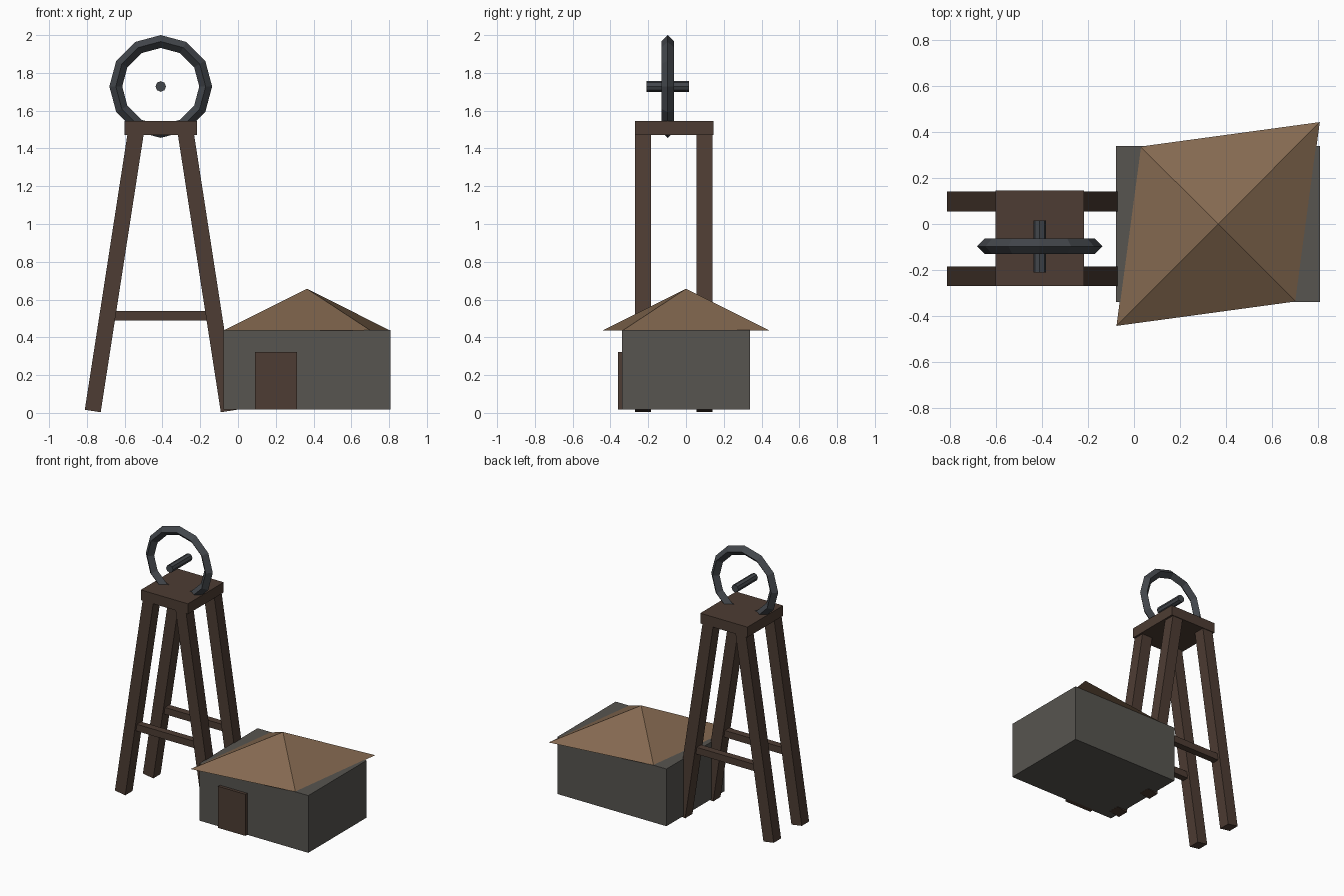
import bpy, bmesh
from math import pi, atan2, hypot
from mathutils import Matrix, Vector

if "Cube" in bpy.data.objects:
    bpy.data.objects.remove(bpy.data.objects["Cube"])


def material(name, rgb):
    m = bpy.data.materials.new(name)
    m.diffuse_color = (*rgb, 1)
    m.use_nodes = True
    m.node_tree.nodes["Principled BSDF"].inputs["Base Color"].default_value = m.diffuse_color
    return m


WOOD = material("dark_wood", (0.075, 0.046, 0.033))
STONE = material("stone", (0.095, 0.09, 0.08))
ROOF = material("roof_tan", (0.23, 0.14, 0.08))
METAL = material("dark_metal", (0.055, 0.061, 0.07))


def finish(name, bm, mat):
    bmesh.ops.recalc_face_normals(bm, faces=bm.faces)
    mesh = bpy.data.meshes.new(name)
    bm.to_mesh(mesh)
    bm.free()
    mesh.materials.append(mat)
    ob = bpy.data.objects.new(name, mesh)
    bpy.context.collection.objects.link(ob)
    return ob


def box(name, centre, size, mat, tilt=0):
    bm = bmesh.new()
    bmesh.ops.create_cube(bm, size=1)
    bm.transform(Matrix.Rotation(tilt, 4, 'Y') @ Matrix.Diagonal((*size, 1)))
    ob = finish(name, bm, mat)
    ob.location = centre
    return ob


TX, TY = -0.409, -0.065      # tower centre

# Splayed legs and the low braces between them
foot, head, z0, z1 = 0.36, 0.131, 0.01, 1.49
for row, dy in (("front", -0.1625), ("back", 0.1625)):
    for side, s in (("left", -1), ("right", 1)):
        run, rise = s * (head - foot), z1 - z0
        box(f"{row}_{side}_leg",
            (TX + s * (foot + head) / 2, TY + dy, (z0 + z1) / 2),
            (0.085, 0.085, hypot(run, rise)), WOOD, atan2(run, rise))
    box(f"{row}_brace", (TX, TY + dy, 0.515), (0.52, 0.05, 0.05), WOOD)

# Platform
box("platform", (TX, -0.0625, 1.508), (0.383, 0.415, 0.075), WOOD)

# Winding wheel: 12-sided ring with a diamond section, and its axle
bm = bmesh.new()
R, r = 0.238, 0.034
ring = [bm.verts.new(p) for p in ((R + r, 0, 0), (R, r, 0), (R - r, 0, 0), (R, -r, 0))]
edges = [bm.edges.new((ring[i], ring[(i + 1) % 4])) for i in range(4)]
bmesh.ops.spin(bm, geom=ring + edges, cent=(0, 0, 0), axis=(0, 1, 0),
               dvec=(0, 0, 0), angle=2 * pi, steps=12, use_merge=True)
bmesh.ops.remove_doubles(bm, verts=bm.verts, dist=1e-4)
finish("winding_wheel", bm, METAL).location = (TX, -0.097, 1.728)

bm = bmesh.new()
bmesh.ops.create_cone(bm, cap_ends=True, segments=8, radius1=0.028,
                      radius2=0.028, depth=0.226)
bm.transform(Matrix.Rotation(pi / 2, 4, 'X'))
finish("wheel_axle", bm, METAL).location = (TX, -0.097, 1.728)

# Hut body and door
box("hut_body", (0.365, 0, 0.2275), (0.885, 0.676, 0.42), STONE)
box("hut_door", (0.201, -0.3425, 0.17), (0.222, 0.035, 0.305), WOOD)

# Skewed four-sided roof
bm = bmesh.new()
eaves = [bm.verts.new((x, y, 0.436)) for x, y in
         ((-0.076, -0.442), (0.702, -0.336), (0.806, 0.442), (0.028, 0.336))]
peak = bm.verts.new((0.365, 0, 0.657))
bm.faces.new(eaves)
for i in range(4):
    bm.faces.new((eaves[i], eaves[(i + 1) % 4], peak))
finish("hut_roof", bm, ROOF)
